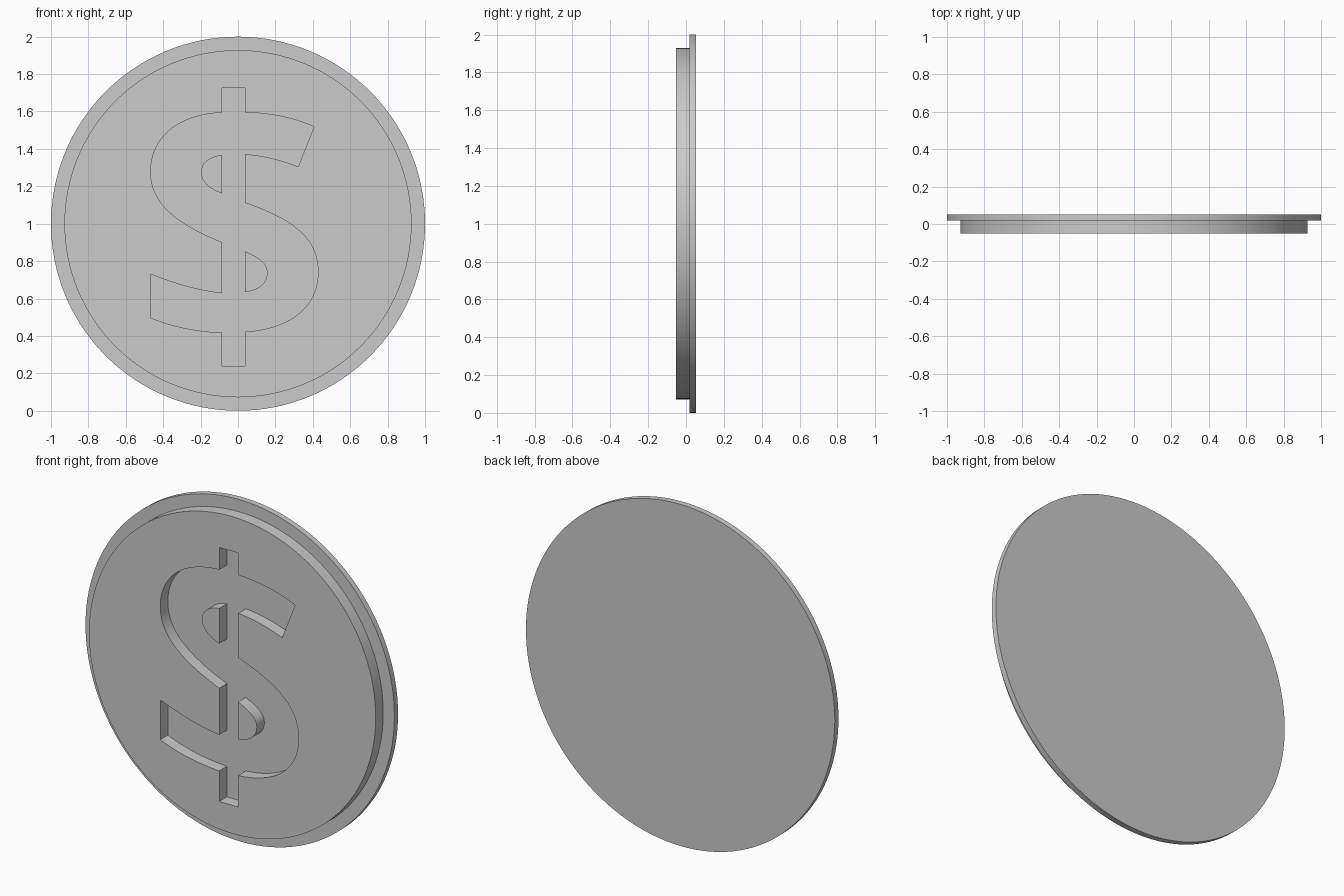
import bpy
import bmesh
from math import radians, sin, cos, tau
from mathutils import Vector
from mathutils.geometry import interpolate_bezier

if "Cube" in bpy.data.objects:
    bpy.data.objects.remove(bpy.data.objects["Cube"], do_unlink=True)

SIDES = 128
BACK, STEP, FRONT = 0.052, 0.018, -0.052
RIM_RADIUS, FACE_RADIUS = 1.0, 0.928
LEFT, RIGHT = -0.085, 0.037          # sides of the upright bar

grey = bpy.data.materials.new("plain grey")
grey.use_nodes = True
colour = (0.6, 0.6, 0.6, 1)
grey.diffuse_color = colour
grey.node_tree.nodes["Principled BSDF"].inputs["Base Color"].default_value = colour


def circle(radius):
    return [(radius * cos(tau * i / SIDES), 1 + radius * sin(tau * i / SIDES))
            for i in range(SIDES)]


def outline(start, *steps):
    """Closed outline: a step is a corner, or two handles and an end point."""
    points = [Vector(start)]
    for step in steps:
        if isinstance(step[0], tuple):
            a, b, end = map(Vector, step)
            points += interpolate_bezier(points[-1], a, b, end, 20)[1:]
        else:
            points.append(Vector(step))
    if (points[0] - points[-1]).length < 0.0001:
        points.pop()
    return [p[:2] for p in points]


def plate(name, outlines, front, back):
    """Flat plate facing the front; inner outlines cut holes, nested ones fill."""
    curve = bpy.data.curves.new(name, "CURVE")
    curve.dimensions = "2D"
    curve.fill_mode = "BOTH"
    curve.extrude = (back - front) / 2
    for points in outlines:
        spline = curve.splines.new("POLY")
        spline.points.add(len(points) - 1)
        for target, (x, z) in zip(spline.points, points):
            target.co = (x, z, 0, 1)
        spline.use_cyclic_u = True
    obj = bpy.data.objects.new(name, curve)
    bpy.context.collection.objects.link(obj)
    obj.location.y = (front + back) / 2
    obj.rotation_euler.x = radians(90)

    # Turn into a welded mesh with sharp rims and smooth walls
    bpy.ops.object.select_all(action="DESELECT")
    obj.select_set(True)
    bpy.context.view_layer.objects.active = obj
    bpy.ops.object.convert(target="MESH")
    obj = bpy.context.object
    bm = bmesh.new()
    bm.from_mesh(obj.data)
    bmesh.ops.remove_doubles(bm, verts=bm.verts, dist=0.0001)
    bmesh.ops.recalc_face_normals(bm, faces=bm.faces)
    bm.to_mesh(obj.data)
    bm.free()
    obj.data.materials.clear()
    obj.data.materials.append(grey)
    bpy.ops.object.shade_smooth_by_angle(angle=radians(30))
    return obj


# Engraved sign: double-bowed band crossed by an upright bar
sign = outline(
    (LEFT, 1.594), (LEFT, 1.725), (RIGHT, 1.725), (RIGHT, 1.596),
    ((0.17, 1.59), (0.29, 1.57), (0.406, 1.518)),
    (0.322, 1.305),
    ((0.22, 1.345), (0.13, 1.365), (RIGHT, 1.372)),
    (RIGHT, 1.112),
    ((0.3, 1.02), (0.428, 0.92), (0.428, 0.743)),
    ((0.428, 0.56), (0.29, 0.44), (RIGHT, 0.422)),
    (RIGHT, 0.238), (LEFT, 0.238), (LEFT, 0.417),
    ((-0.23, 0.425), (-0.35, 0.45), (-0.467, 0.497)),
    (-0.467, 0.73),
    ((-0.33, 0.675), (-0.2, 0.64), (LEFT, 0.628)),
    (LEFT, 0.901),
    ((-0.33, 1), (-0.467, 1.11), (-0.467, 1.278)),
    ((-0.467, 1.46), (-0.32, 1.585), (LEFT, 1.594)))

# Raised islands inside the two bows
upper_island = outline(
    (LEFT, 1.368),
    ((-0.15, 1.36), (-0.197, 1.33), (-0.197, 1.275)),
    ((-0.197, 1.22), (-0.15, 1.185), (LEFT, 1.162)))
lower_island = outline(
    (RIGHT, 0.853),
    ((0.11, 0.82), (0.158, 0.79), (0.158, 0.738)),
    ((0.158, 0.68), (0.11, 0.642), (RIGHT, 0.635)))

plate("coin_back_disc", [circle(RIM_RADIUS)], STEP, BACK)
plate("coin_engraved_face",
      [circle(FACE_RADIUS), sign, upper_island, lower_island], FRONT, STEP)
